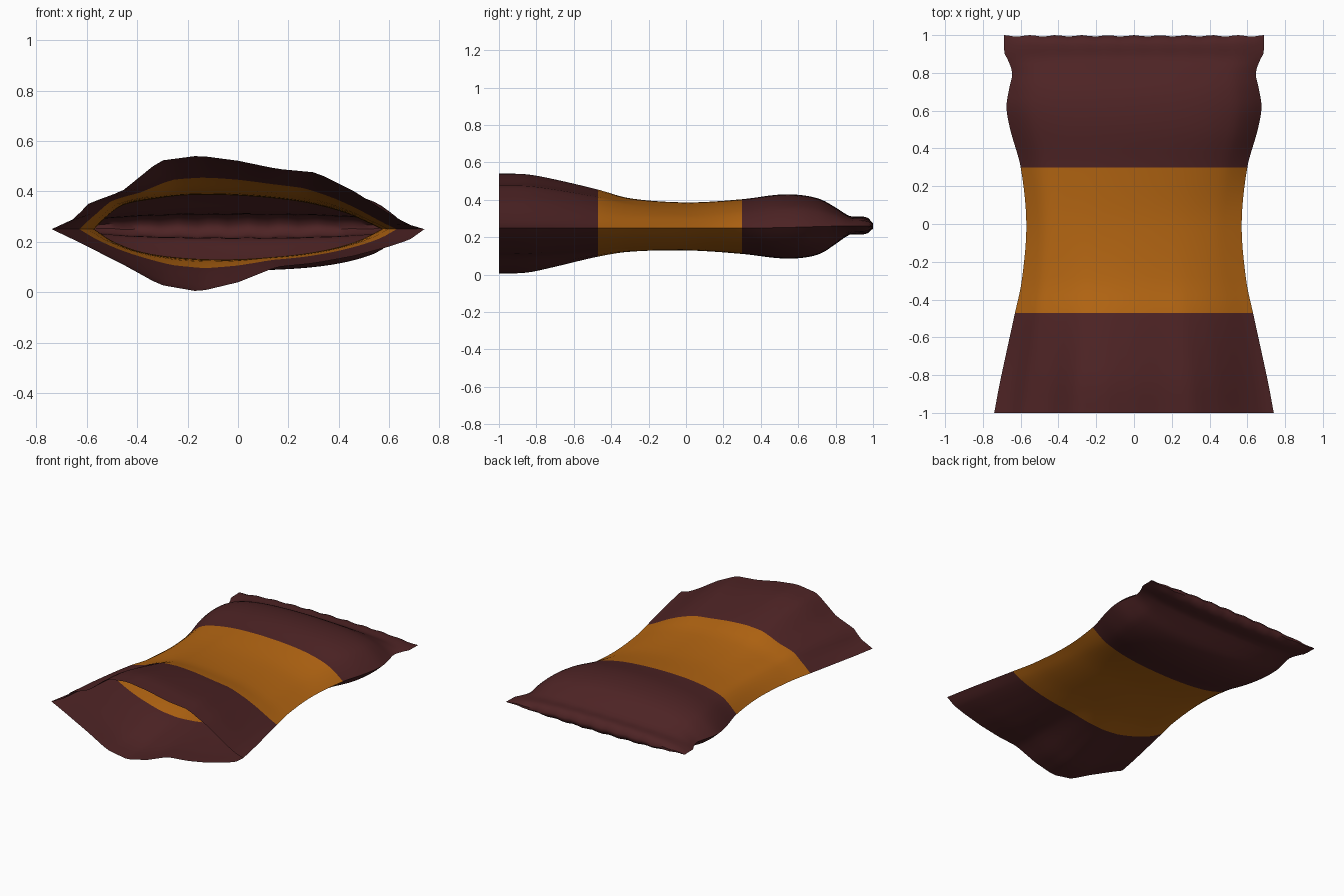
import bpy, bmesh, math

if "Cube" in bpy.data.objects:
    bpy.data.objects.remove(bpy.data.objects["Cube"])

# y, half width, top z, bottom z along the bag
STATIONS = [(-1, .74, .542, .002), (-.85, .712, .538, .008), (-.7, .68, .51, .04),
            (-.47, .63, .455, .095), (-.3, .594, .408, .122), (0, .57, .386, .130),
            (.3, .60, .402, .112), (.5, .655, .425, .090), (.62, .675, .422, .092),
            (.72, .66, .400, .115), (.8, .645, .357, .165), (.87, .668, .314, .212),
            (.9, .685, .308, .216), (.97, .688, .303, .222), (1, .689, .272, .248)]
# cross-section halves: u across the width, 0..1 height
MOUTH_TOP = [(-1, 0), (-.88, .14), (-.8, .35), (-.62, .52), (-.42, .93), (-.21, 1), (0, .93),
             (.21, .82), (.42, .77), (.62, .52), (.81, .21), (.92, .06), (1, 0)]
MOUTH_BOT = [(-1, 0), (-.88, .17), (-.62, .56), (-.42, .89), (-.21, 1), (0, .85),
             (.21, .60), (.42, .54), (.62, .43), (.81, .28), (.92, .17), (1, 0)]
MID_TOP = [(-1, 0), (-.9, .42), (-.8, .70), (-.6, .87), (-.4, .98), (-.2, 1), (0, .98),
           (.25, .90), (.5, .75), (.75, .47), (.9, .2), (1, 0)]
MID_BOT = [(-1, 0), (-.88, .38), (-.7, .72), (-.5, .9), (-.2, 1), (.1, .98),
           (.4, .86), (.65, .65), (.85, .36), (1, 0)]
BACK = [(-1, 0), (-.92, .3), (-.8, .62), (-.55, .88), (-.2, 1), (.2, 1),
        (.55, .88), (.8, .62), (.92, .3), (1, 0)]


def smooth_curve(points, x, k=1):
    """Cubic through the points; k picks the value column."""
    n = len(points)
    slope = lambda i: ((points[min(i + 1, n - 1)][k] - points[max(i - 1, 0)][k]) /
                       (points[min(i + 1, n - 1)][0] - points[max(i - 1, 0)][0]))
    i = 0
    while i < n - 2 and x > points[i + 1][0]:
        i += 1
    a, b = points[i], points[i + 1]
    h = b[0] - a[0]
    t = (x - a[0]) / h
    return ((2*t**3 - 3*t*t + 1) * a[k] + (t**3 - 2*t*t + t) * h * slope(i) +
            (3*t*t - 2*t**3) * b[k] + (t**3 - t*t) * h * slope(i + 1))


def straight(points, x):
    for a, b in zip(points, points[1:]):
        if x <= b[0]:
            return a[1] + (b[1] - a[1]) * (x - a[0]) / (b[0] - a[0])
    return 0


def ease(t):
    t = max(0, min(1, t))
    return t * t * (3 - 2 * t)


def section_height(y, u, mouth, mid):
    m = smooth_curve(mid, u)
    if y < 0:
        f = ease(-y / 1.0)
        return m + (straight(mouth, u) - m) * f
    return m + (smooth_curve(BACK, u) - m) * ease(y / .5)


def material(name, color):
    m = bpy.data.materials.new(name)
    m.diffuse_color = (*color, 1)
    m.use_nodes = True
    m.node_tree.nodes["Principled BSDF"].inputs["Base Color"].default_value = m.diffuse_color
    return m


# rows along the bag, with exact rows at the colour band borders
rows = [-1 + .53 * i / 12 for i in range(12)] + [-.47 + .77 * i / 16 for i in range(16)]
rows += [.3 + .7 * i / 28 for i in range(29)]
COLS = 40
us = [math.sin(math.pi / 2 * (2 * i / COLS - 1)) * .3 + (2 * i / COLS - 1) * .7
      for i in range(COLS + 1)]

# bag: open at the front, crimped shut at the back
bm = bmesh.new()
rings = []
for y in rows:
    w, zt, zb = (smooth_curve(STATIONS, y, k) for k in (1, 2, 3))
    mid_z = .25 + .01 * ease((y - .4) / .5)
    crimp = ease((y - .85) / .15)

    def point(u, top):
        yy = y - .008 * crimp * (1 - math.cos(u * 10 * math.pi)) / 2
        h = section_height(y, u, *((MOUTH_TOP, MID_TOP) if top else (MOUTH_BOT, MID_BOT)))
        edge = zt if top else zb
        ripple = .004 * crimp * math.sin(u * 10 * math.pi) * (1 - u * u)
        return bm.verts.new((w * u, yy, mid_z + (edge - mid_z) * h + ripple))

    upper = [point(u, True) for u in us]
    lower = [point(u, False) for u in us[-2:0:-1]]
    rings.append(upper + lower)

for r in range(len(rings) - 1):
    a, b = rings[r], rings[r + 1]
    n = len(a)
    yc = (rows[r] + rows[r + 1]) / 2
    for i in range(n):
        j = (i + 1) % n
        f = bm.faces.new((a[i], a[j], b[j], b[i]))
        f.material_index = 1 if -.47 < yc < .3 else 0
        f.smooth = True
# strip closing the sealed end
end = rings[-1]
n = len(end)
for i in range(COLS):
    quad = [end[i], end[i + 1], end[(n - i - 1) % n], end[(n - i) % n]]
    f = bm.faces.new(list(dict.fromkeys(quad)))
    f.smooth = True
bmesh.ops.recalc_face_normals(bm, faces=bm.faces)

mesh = bpy.data.meshes.new("snack_bag")
bm.to_mesh(mesh)
bm.free()
mesh.materials.append(material("dark_brown", (.075, .017, .018)))
mesh.materials.append(material("orange_band", (.45, .13, .006)))
bag = bpy.data.objects.new("snack_bag", mesh)
bpy.context.collection.objects.link(bag)
bpy.context.view_layer.objects.active = bag
bag.select_set(True)
bpy.ops.object.shade_smooth_by_angle(angle=math.radians(50))
